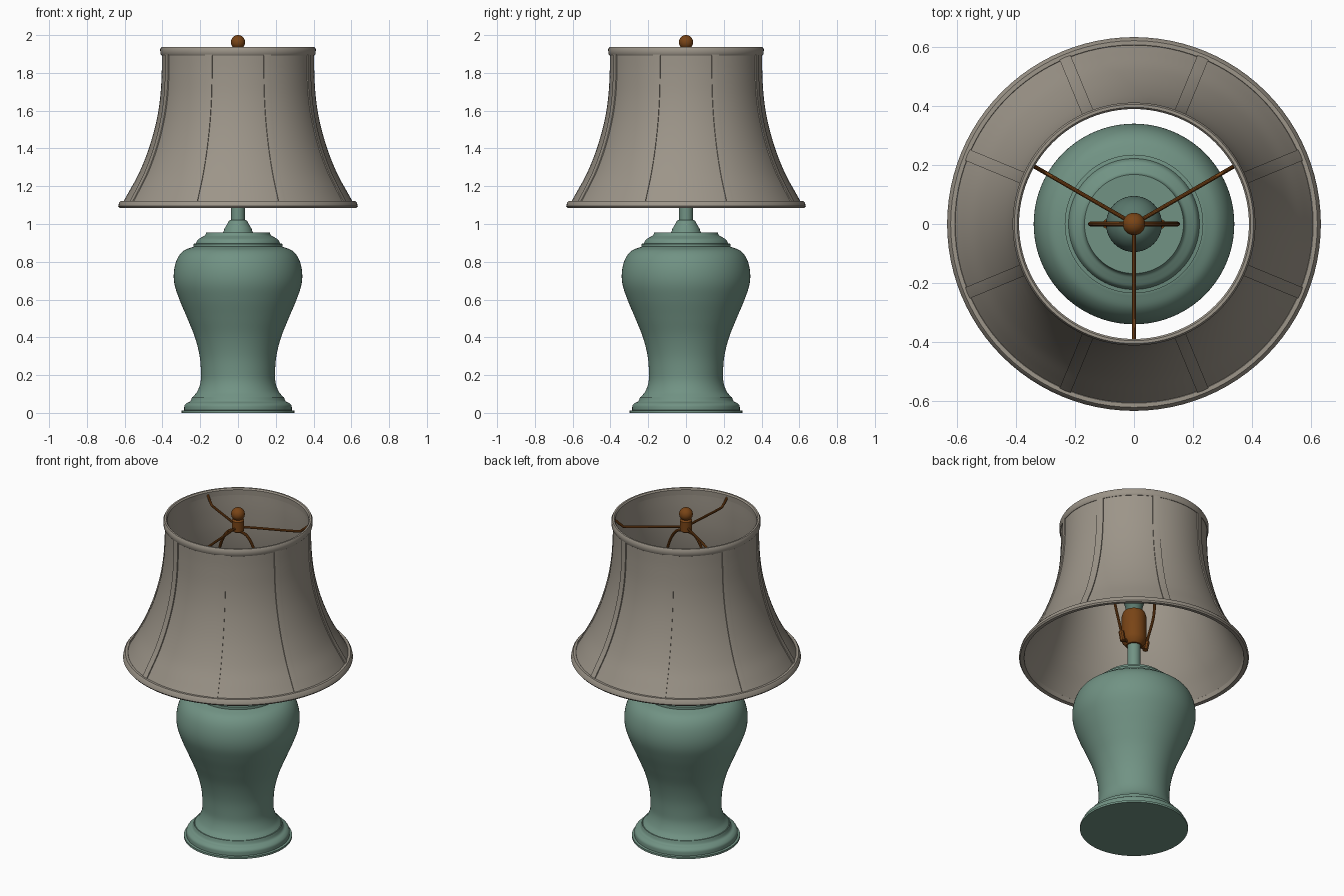
import bpy, bmesh, math
from mathutils import Vector

if "Cube" in bpy.data.objects:
    bpy.data.objects.remove(bpy.data.objects["Cube"])


def material(name, rgb):
    m = bpy.data.materials.new(name)
    m.diffuse_color = (*rgb, 1)
    m.use_nodes = True
    m.node_tree.nodes["Principled BSDF"].inputs["Base Color"].default_value = m.diffuse_color
    return m


GREEN = material("celadon green", (0.165, 0.29, 0.23))
DARK = material("dark green", (0.10, 0.185, 0.15))
GREY = material("warm grey linen", (0.335, 0.30, 0.25))
BROWN = material("bronze brown", (0.19, 0.058, 0.008))


def finish(name, bm, mat, angle=35):
    bmesh.ops.remove_doubles(bm, verts=bm.verts, dist=1e-5)
    bmesh.ops.recalc_face_normals(bm, faces=bm.faces)
    me = bpy.data.meshes.new(name)
    bm.to_mesh(me)
    bm.free()
    ob = bpy.data.objects.new(name, me)
    bpy.context.collection.objects.link(ob)
    me.materials.append(mat)
    bpy.ops.object.select_all(action='DESELECT')
    ob.select_set(True)
    bpy.context.view_layer.objects.active = ob
    bpy.ops.object.shade_smooth_by_angle(angle=math.radians(angle))
    return ob


def smooth(pts, n=6):
    """Catmull-Rom curve through the points."""
    p = [Vector(q) for q in pts]
    p = [2 * p[0] - p[1]] + p + [2 * p[-1] - p[-2]]
    out = []
    for a, b, c, d in zip(p, p[1:], p[2:], p[3:]):
        for i in range(n):
            t = i / n
            out.append(0.5 * (2 * b + (c - a) * t + (2 * a - 5 * b + 4 * c - d) * t ** 2
                              + (3 * b - a - 3 * c + d) * t ** 3))
    return out + [p[-2]]


def lathe(name, profile, mat, closed=False, steps=96):
    """Spin an (r, z) profile round the z axis."""
    bm = bmesh.new()
    vs = [bm.verts.new((q[0], 0, q[1])) for q in profile]
    es = [bm.edges.new(e) for e in zip(vs, vs[1:] + vs[:1] if closed else vs[1:])]
    bmesh.ops.spin(bm, geom=vs + es, cent=(0, 0, 0), axis=(0, 0, 1),
                   angle=math.tau, steps=steps)
    return finish(name, bm, mat)


def tube(name, pts, r, mat, sides=10):
    """Round wire along a path."""
    bm = bmesh.new()
    pts = [Vector(p) for p in pts]
    rings = []
    for i, p in enumerate(pts):
        t = (pts[min(i + 1, len(pts) - 1)] - pts[max(i - 1, 0)]).normalized()
        u = t.orthogonal().normalized() if not rings else (u - t * u.dot(t)).normalized()
        v = t.cross(u)
        rings.append([bm.verts.new(p + r * (math.cos(a) * u + math.sin(a) * v))
                      for a in (math.tau * k / sides for k in range(sides))])
    for a, b in zip(rings, rings[1:]):
        for k in range(sides):
            j = (k + 1) % sides
            bm.faces.new((a[k], a[j], b[j], b[k]))
    bm.faces.new(rings[0])
    bm.faces.new(rings[-1])
    return finish(name, bm, mat)


# Ceramic foot
lathe("foot", [(0, 0), (0.298, 0), (0.298, 0.012), (0.285, 0.014)]
      + smooth([(0.285, 0.02), (0.283, 0.04), (0.27, 0.053), (0.252, 0.062), (0.243, 0.085)], 4)
      + [(0, 0.085)], GREEN)

# Vase body
body = smooth([(0.238, 0.085), (0.215, 0.115), (0.199, 0.16), (0.196, 0.21), (0.203, 0.30),
               (0.228, 0.40), (0.268, 0.50), (0.31, 0.60), (0.336, 0.68), (0.339, 0.75),
               (0.322, 0.815), (0.288, 0.858), (0.235, 0.88)])
lathe("vase_body", [(0, 0.085)] + body + [(0, 0.88)], GREEN)

# Lid with stepped edge
lathe("lid", [(0, 0.875), (0.235, 0.875), (0.235, 0.895), (0.222, 0.897)]
      + smooth([(0.222, 0.9), (0.212, 0.918), (0.192, 0.93), (0.175, 0.94), (0.168, 0.955)], 4)
      + [(0, 0.955)], GREEN)

# Collar cone and stem
lathe("collar", [(0, 0.955), (0.08, 0.955), (0.075, 0.965)]
      + smooth([(0.072, 0.975), (0.06, 0.995), (0.05, 1.015)], 3)
      + [(0.042, 1.02), (0, 1.02)], GREEN, steps=48)
lathe("stem", [(0, 1.0), (0.036, 1.0), (0.036, 1.19), (0, 1.19)], GREEN, steps=32)

# Socket, bulb
lathe("socket", [(0, 1.165), (0.045, 1.165), (0.066, 1.19), (0.068, 1.21), (0.068, 1.35),
                 (0.06, 1.375), (0, 1.375)], BROWN, steps=40)
lathe("bulb", [(0, 1.37)] + smooth([(0.045, 1.37), (0.05, 1.42), (0.078, 1.5), (0.095, 1.58),
                                    (0.085, 1.64), (0.05, 1.68), (0, 1.692)], 5), DARK, steps=40)

# Harp: one loop, mirrored about x, with ferrules and saddle
half = smooth([(0.08, 0, 1.18), (0.105, 0, 1.27), (0.14, 0, 1.40), (0.148, 0, 1.52),
               (0.135, 0, 1.67), (0.105, 0, 1.78), (0.06, 0, 1.845), (0, 0, 1.862)], 5)
tube("harp", half + [Vector((-p.x, 0, p.z)) for p in half[-2::-1]], 0.008, BROWN)
tube("harp_saddle", [(-0.085, 0, 1.18), (0.085, 0, 1.18)], 0.01, BROWN)
for side, s in (("right", 1), ("left", -1)):
    tube("harp_ferrule_" + side, [(s * 0.08, 0, 1.17), (s * 0.092, 0, 1.225)], 0.016, BROWN)

# Finial neck and ball
lathe("finial_neck", [(0, 1.855), (0.022, 1.855), (0.034, 1.865), (0.034, 1.925),
                      (0.02, 1.94), (0, 1.94)], BROWN, steps=32)
ball = [(0.038 * math.sin(a), 1.962 - 0.038 * math.cos(a))
        for a in (math.pi * i / 16 for i in range(17))]
lathe("finial_ball", ball, BROWN, steps=32)

# Three spider arms holding the top ring
for i, deg in enumerate((-90, 30, 150)):
    c, s = math.cos(math.radians(deg)), math.sin(math.radians(deg))
    path = smooth([(0.0, 1.885), (0.12, 1.88), (0.32, 1.87), (0.355, 1.878), (0.4, 1.915)], 3)
    tube(f"spider_arm_{i + 1}", [(p.x * c, p.x * s, p.y) for p in path], 0.007, BROWN)

# Bell shade: double wall
wall = smooth([(0.403, 1.91), (0.404, 1.80), (0.412, 1.67), (0.433, 1.54), (0.472, 1.40),
               (0.524, 1.27), (0.578, 1.17), (0.618, 1.10)], 5)
lathe("shade", wall + [Vector((p.x - 0.01, p.y)) for p in reversed(wall)], GREY, closed=True)

# Rolled trim rings
lathe("shade_top_trim", [(0.392, 1.895), (0.406, 1.893), (0.411, 1.9), (0.412, 1.925),
                         (0.406, 1.936), (0.396, 1.936), (0.39, 1.928)], GREY, closed=True)
lathe("shade_bottom_trim", [(0.606, 1.088), (0.628, 1.086), (0.634, 1.094), (0.63, 1.112),
                            (0.622, 1.122), (0.608, 1.122), (0.6, 1.112)], GREY, closed=True)

# Eight seam strips running down the shade
for k in range(8):
    a0 = math.radians(22.5 + 45 * k)
    bm = bmesh.new()
    rows = []
    for p in wall:
        ha = 0.02 / p.x
        ring = [(-ha, -0.004), (-ha, 0.006), (0, 0.007), (ha, 0.006), (ha, -0.004)]
        rows.append([bm.verts.new(((p.x + dr) * math.cos(a0 + da),
                                   (p.x + dr) * math.sin(a0 + da), p.y)) for da, dr in ring])
    for a, b in zip(rows, rows[1:]):
        for j in range(5):
            n = (j + 1) % 5
            bm.faces.new((a[j], a[n], b[n], b[j]))
    bm.faces.new(rows[0])
    bm.faces.new(rows[-1])
    finish(f"shade_seam_{k + 1}", bm, GREY)
